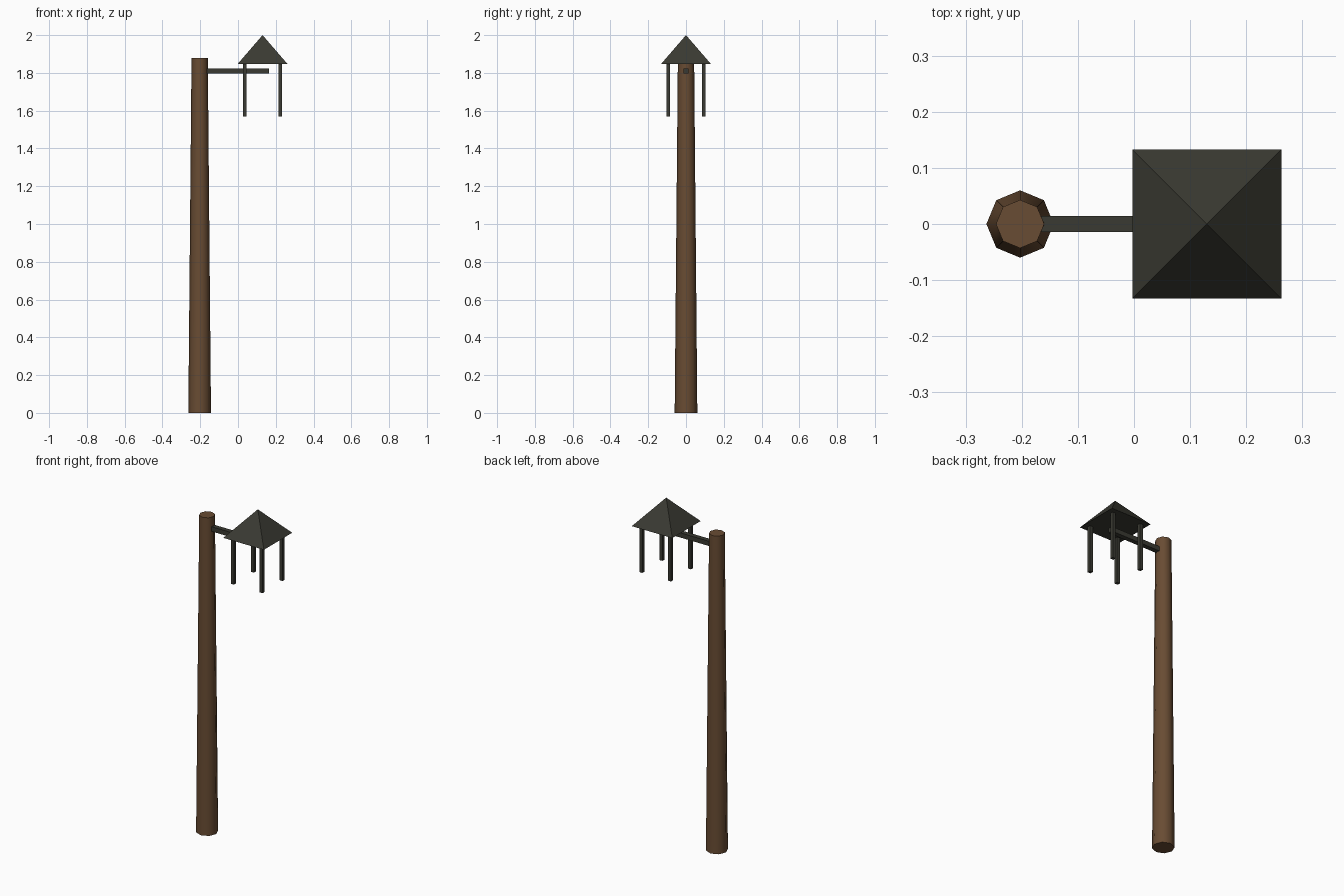
import bpy
import bmesh
import math
from mathutils import Matrix

cube = bpy.data.objects.get("Cube")
if cube:
    bpy.data.objects.remove(cube, do_unlink=True)


def material(name, rgb):
    mat = bpy.data.materials.new(name)
    mat.use_nodes = True
    color = (*rgb, 1)
    mat.diffuse_color = color
    bsdf = mat.node_tree.nodes["Principled BSDF"]
    bsdf.inputs["Base Color"].default_value = color
    bsdf.inputs["Roughness"].default_value = 0.9
    return mat


def add_object(name, bm, mat):
    mesh = bpy.data.meshes.new(name)
    bmesh.ops.recalc_face_normals(bm, faces=bm.faces)
    bm.to_mesh(mesh)
    bm.free()
    mesh.materials.append(mat)
    obj = bpy.data.objects.new(name, mesh)
    bpy.context.collection.objects.link(obj)
    return obj


def box(name, low, high, mat):
    size = [h - l for l, h in zip(low, high)]
    center = [(h + l) / 2 for l, h in zip(low, high)]
    bm = bmesh.new()
    bmesh.ops.create_cube(bm, size=1, matrix=Matrix.Translation(center) @ Matrix.Diagonal((*size, 1)))
    return add_object(name, bm, mat)


def cone(name, x, z0, z1, r0, r1, sides, turn, mat):
    bm = bmesh.new()
    place = Matrix.Translation((x, 0, (z0 + z1) / 2)) @ Matrix.Rotation(turn, 4, "Z")
    bmesh.ops.create_cone(bm, cap_ends=True, segments=sides, radius1=r0, radius2=r1,
                          depth=z1 - z0, matrix=place)
    bmesh.ops.remove_doubles(bm, verts=bm.verts, dist=1e-5)
    return add_object(name, bm, mat)


wood = material("brown wood", (0.14, 0.072, 0.033))
iron = material("dark iron", (0.042, 0.042, 0.032))

# Tapered eight-sided post, smooth around with sharp rims
post = cone("post", -0.203, 0, 1.88, 0.06, 0.043, 8, 0, wood)
bpy.ops.object.select_all(action="DESELECT")
post.select_set(True)
bpy.context.view_layer.objects.active = post
bpy.ops.object.shade_smooth_by_angle(angle=math.radians(50))

# Horizontal arm from the post to under the roof
box("arm", (-0.175, -0.014, 1.796), (0.165, 0.014, 1.824), iron)

# Pyramid roof of the lantern
lamp_x, half = 0.13, 0.133
roof_base = 1.846
cone("lantern_roof", lamp_x, roof_base, 2, half * math.sqrt(2), 0, 4, math.pi / 4, iron)

# Four square lantern bars hanging from the roof
bar, offset = 0.01, 0.094
for side, sx in (("right", -1), ("left", 1)):
    for end, sy in (("front", -1), ("back", 1)):
        x, y = lamp_x + sx * offset, sy * offset
        box(f"lantern_bar_{end}_{side}", (x - bar, y - bar, 1.57), (x + bar, y + bar, roof_base), iron)
